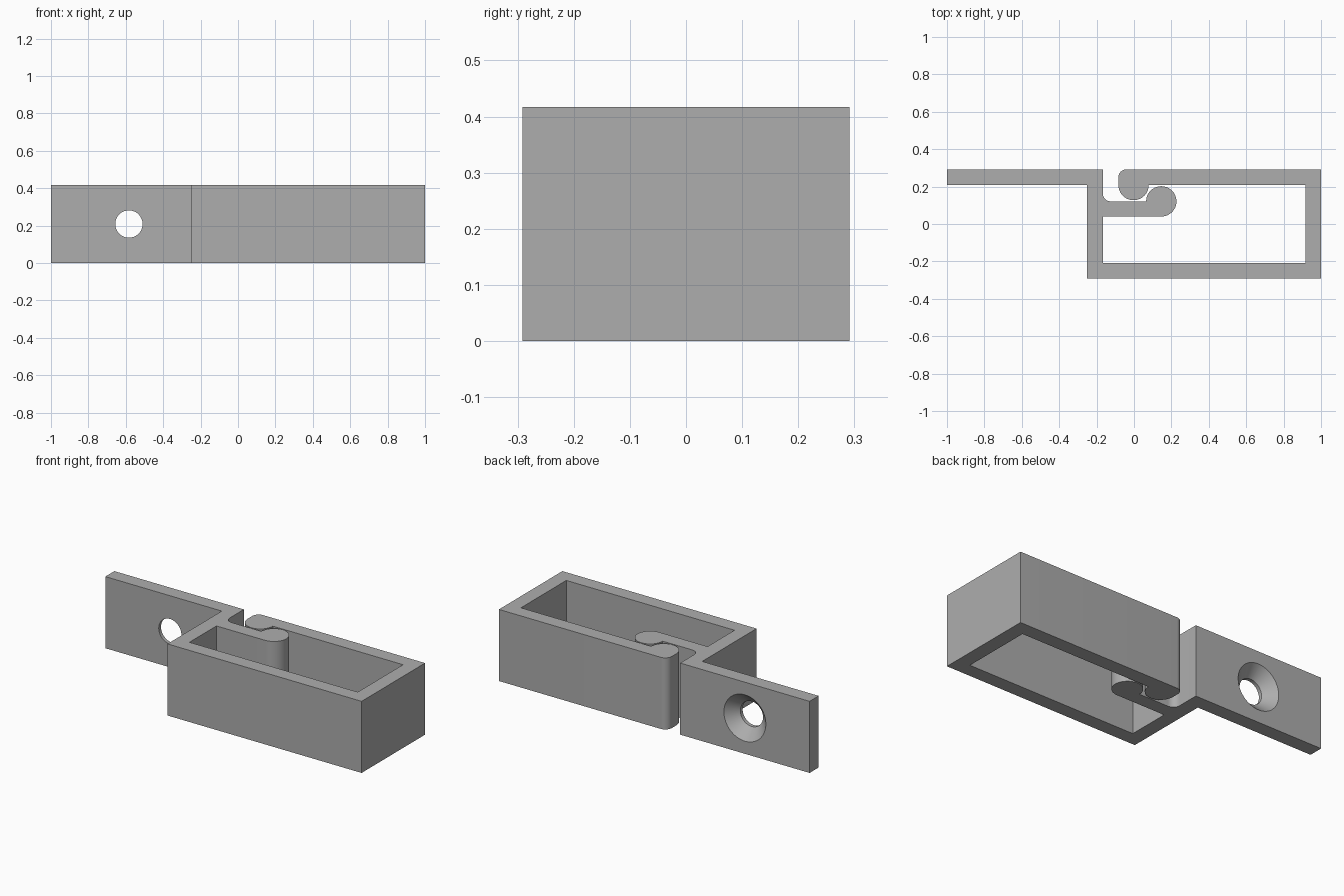
import bpy, bmesh
from math import cos, sin, radians, pi

old = bpy.data.objects.get("Cube")
if old:
    bpy.data.objects.remove(old, do_unlink=True)

U = 1 / 12                 # wall thickness
HEIGHT = 5 * U
BACK = 3.5 * U             # half depth
INNER = 2.5 * U            # inside face of the long walls
BULB = 0.081               # radius of the latch bulbs
FILLET = U / 2

grey = bpy.data.materials.new("plain_grey")
grey.use_nodes = True
grey.diffuse_color = (0.42, 0.42, 0.42, 1)
grey.node_tree.nodes["Principled BSDF"].inputs["Base Color"].default_value = (0.42, 0.42, 0.42, 1)


def arc(cx, cy, r, start, end, steps):
    angles = [radians(start + (end - start) * i / steps) for i in range(steps + 1)]
    return [(cx + r * cos(a), cy + r * sin(a)) for a in angles]


def make_object(name, bm):
    bmesh.ops.recalc_face_normals(bm, faces=bm.faces)
    mesh = bpy.data.meshes.new(name)
    bm.to_mesh(mesh)
    bm.free()
    mesh.materials.append(grey)
    obj = bpy.data.objects.new(name, mesh)
    bpy.context.collection.objects.link(obj)
    return obj


# Clip outline: mounting tab, outer box, hook, inside of box, latch arm
arm_top = 0.121
outline = [(-1, BACK), (-1, INNER), (-3 * U, INNER), (-3 * U, -BACK), (1, -BACK), (1, BACK)]
outline += arc(-U + FILLET, BACK - FILLET, FILLET, 90, 180, 10)
outline += arc(-U + BULB, INNER, BULB, 180, 360, 32)
outline += [(1 - U, INNER), (1 - U, -INNER), (-2 * U, -INNER), (-2 * U, arm_top - BULB)]
outline += arc(0.146, arm_top, BULB, -90, 180, 48)
outline += arc(-2 * U + FILLET, arm_top + FILLET, FILLET, 270, 180, 10)
outline += [(-2 * U, BACK)]

bm = bmesh.new()
base = bm.faces.new([bm.verts.new((x, y, 0)) for x, y in outline])
top = bmesh.ops.extrude_face_region(bm, geom=[base])
bmesh.ops.translate(bm, vec=(0, 0, HEIGHT),
                    verts=[v for v in top["geom"] if isinstance(v, bmesh.types.BMVert)])
clip = make_object("spring_clip", bm)

# Countersunk screw hole, widening toward the back of the tab
hole_x, hole_z, narrow, wide = -7 * U, HEIGHT / 2, 0.073, 0.135
slope_start = INNER + 0.021
stations = [(INNER - 0.05, narrow), (slope_start, narrow), (BACK, wide),
            (BACK + 0.02, wide + 0.02)]
bm = bmesh.new()
rings = []
for y, r in stations:
    rings.append([bm.verts.new((hole_x + x, y, hole_z + z))
                  for x, z in arc(0, 0, r, 0, 360, 64)[:-1]])
for a, b in zip(rings, rings[1:]):
    for i in range(len(a)):
        j = (i + 1) % len(a)
        bm.faces.new((a[i], a[j], b[j], b[i]))
bm.faces.new(rings[0])
bm.faces.new(rings[-1])
cutter = make_object("screw_hole_cutter", bm)
cutter.hide_render = True

cut = clip.modifiers.new("screw_hole", 'BOOLEAN')
cut.operation = 'DIFFERENCE'
cut.solver = 'EXACT'
cut.object = cutter
bpy.ops.object.select_all(action='DESELECT')
clip.select_set(True)
bpy.context.view_layer.objects.active = clip
bpy.ops.object.modifier_apply(modifier=cut.name)
bpy.data.objects.remove(cutter, do_unlink=True)

# Smooth curved walls, crisp corners
bpy.ops.object.shade_smooth_by_angle(angle=pi / 6)
